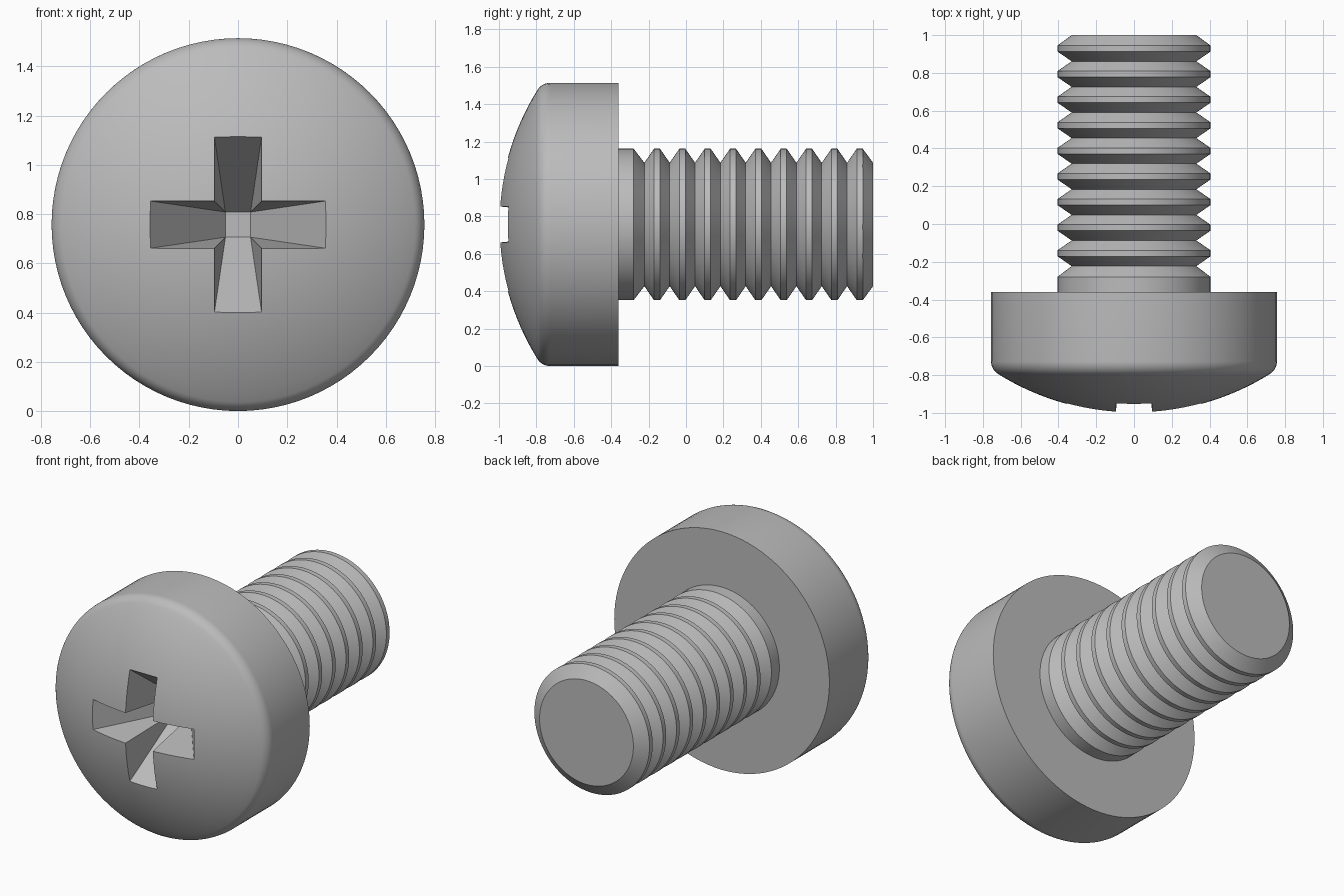
import bpy, bmesh, math
from mathutils import Vector

if "Cube" in bpy.data.objects:
    bpy.data.objects.remove(bpy.data.objects["Cube"], do_unlink=True)

HEAD_R = 0.757
AXIS_Z = HEAD_R
HEAD_BACK = -0.36
SEGMENTS = 96

steel = bpy.data.materials.new("grey_steel")
steel.use_nodes = True
colour = (0.5, 0.5, 0.5, 1)
steel.diffuse_color = colour
steel.node_tree.nodes["Principled BSDF"].inputs["Base Color"].default_value = colour


def make_object(name, bm):
    bmesh.ops.recalc_face_normals(bm, faces=bm.faces)
    mesh = bpy.data.meshes.new(name)
    bm.to_mesh(mesh)
    bm.free()
    mesh.materials.append(steel)
    obj = bpy.data.objects.new(name, mesh)
    bpy.context.collection.objects.link(obj)
    return obj


def lathe(name, profile):
    """Turn (radius, y) points around the screw axis."""
    bm = bmesh.new()
    verts = [bm.verts.new((r, y, AXIS_Z)) for r, y in profile]
    edges = [bm.edges.new(pair) for pair in zip(verts, verts[1:])]
    bmesh.ops.spin(bm, geom=verts + edges, cent=(0, 0, AXIS_Z), axis=(0, 1, 0),
                   angle=math.tau, steps=SEGMENTS, use_duplicate=False)
    bmesh.ops.remove_doubles(bm, verts=bm.verts, dist=0.0005)
    return make_object(name, bm)


def smooth(obj, degrees):
    bpy.ops.object.select_all(action="DESELECT")
    obj.select_set(True)
    bpy.context.view_layer.objects.active = obj
    bpy.ops.object.shade_smooth_by_angle(angle=math.radians(degrees))


# Head: shallow dome, rounded rim, straight side, flat back
dome_r, rim_r = 1.36, 0.08
dome_y = -1 + dome_r
rim_c = HEAD_R - rim_r
rim_angle = math.asin(rim_c / (dome_r - rim_r))
rim_y = dome_y - (dome_r - rim_r) * math.cos(rim_angle)
profile = []
for i in range(17):
    a = rim_angle * i / 16
    profile.append((dome_r * math.sin(a), dome_y - dome_r * math.cos(a)))
for i in range(1, 9):
    a = rim_angle + (math.pi / 2 - rim_angle) * i / 8
    profile.append((rim_c + rim_r * math.sin(a), rim_y - rim_r * math.cos(a)))
profile += [(HEAD_R, HEAD_BACK), (0, HEAD_BACK)]
head = lathe("screw_head", profile)

# Cross recess cutter: four sloping arms meeting at a small square floor
bm = bmesh.new()
reach, half, floor_half, floor_y = 0.357, 0.096, 0.051, -0.55
outline, floor = [], []
for k in range(4):
    turn = k * math.pi / 2

    def place(u, v, y):
        c, s = math.cos(turn), math.sin(turn)
        return bm.verts.new((u * c - v * s, y, AXIS_Z + u * s + v * c))

    outline += [place(reach, -half, -0.952), place(reach, half, -0.952),
                place(half, half, -0.993)]
    floor.append(place(floor_half, floor_half, floor_y))
for k in range(4):
    tip_a, tip_b, corner = outline[3 * k:3 * k + 3]
    next_tip = outline[(3 * k + 3) % 12]
    bm.faces.new((tip_a, tip_b, floor[k], floor[k - 1]))
    bm.faces.new((tip_b, corner, floor[k]))
    bm.faces.new((corner, next_tip, floor[k]))
bm.faces.new(floor)
lid = [bm.verts.new((v.co.x, -1.1, v.co.z)) for v in outline]
for i in range(12):
    j = (i + 1) % 12
    bm.faces.new((outline[i], outline[j], lid[j], lid[i]))
bm.faces.new(lid)
cutter = make_object("recess_cutter", bm)
cutter.hide_render = True
cutter.hide_set(True)

# Shade first so the recess cut stays flat
smooth(head, 30)
cut = head.modifiers.new("cross_recess", "BOOLEAN")
cut.operation = "DIFFERENCE"
cut.solver = "EXACT"
cut.object = cutter
bpy.context.view_layer.objects.active = head
bpy.ops.object.modifier_apply(modifier=cut.name)
bpy.data.objects.remove(cutter, do_unlink=True)
smooth(head, 25)

# Threaded shank: plain collar, then repeated V grooves with narrow crests
crest_r, root_r, pitch, crest_half = 0.405, 0.33, 0.1355, 0.016
first_crest = -0.155
shank = [(crest_r, HEAD_BACK), (crest_r, -0.28)]
for i in range(9):
    y = first_crest + i * pitch
    shank += [(root_r, y - pitch / 2), (crest_r, y - crest_half),
              (crest_r, y + crest_half)]
shank += [(root_r, 1), (0, 1)]
smooth(lathe("threaded_shank", shank), 25)
